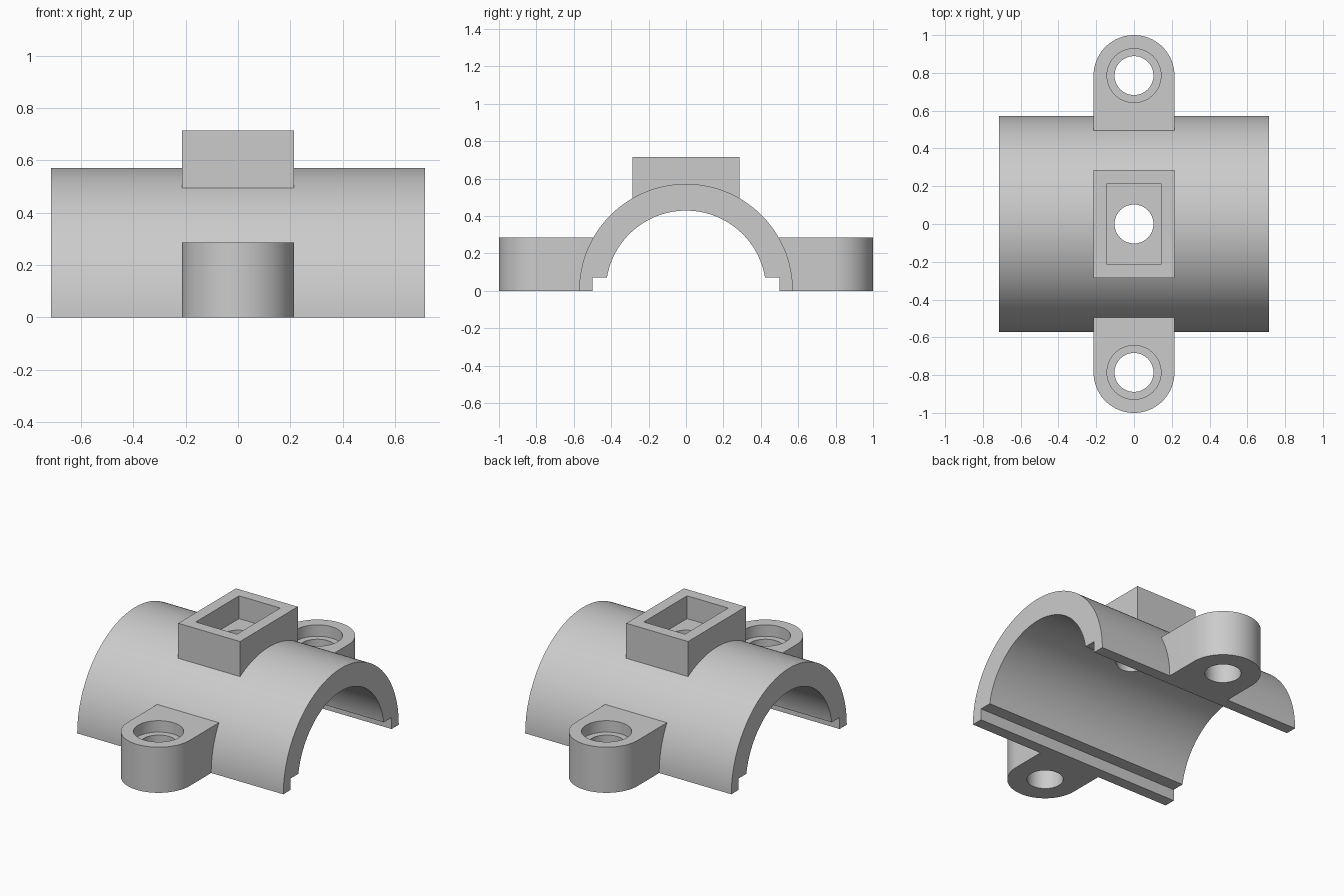
import bpy, bmesh, math

if "Cube" in bpy.data.objects:
    bpy.data.objects.remove(bpy.data.objects["Cube"])

U = 1 / 14  # design module: every size is a multiple of this

grey = bpy.data.materials.new("light grey")
grey.diffuse_color = (0.6, 0.6, 0.6, 1)
grey.use_nodes = True
grey.node_tree.nodes["Principled BSDF"].inputs["Base Color"].default_value = grey.diffuse_color


def arc(cx, cy, r, a0, a1, n):
    return [(cx + r * math.cos(math.radians(a0 + (a1 - a0) * i / n)),
             cy + r * math.sin(math.radians(a0 + (a1 - a0) * i / n))) for i in range(n + 1)]


def prism(name, outline, lo, hi, axis="z"):
    """Extrude a closed 2D outline from lo to hi along z (xy outline) or x (yz outline)."""
    bm = bmesh.new()
    place = (lambda p, h: (p[0], p[1], h)) if axis == "z" else (lambda p, h: (h, p[0], p[1]))
    face = bm.faces.new([bm.verts.new(place(p, lo)) for p in outline])
    new = bmesh.ops.extrude_face_region(bm, geom=[face])["geom"]
    step = (0, 0, hi - lo) if axis == "z" else (hi - lo, 0, 0)
    bmesh.ops.translate(bm, vec=step, verts=[v for v in new if isinstance(v, bmesh.types.BMVert)])
    bmesh.ops.recalc_face_normals(bm, faces=bm.faces[:])
    mesh = bpy.data.meshes.new(name)
    bm.to_mesh(mesh)
    bm.free()
    mesh.materials.append(grey)
    obj = bpy.data.objects.new(name, mesh)
    bpy.context.collection.objects.link(obj)
    return obj


def rect(w, d):
    return [(-w, -d), (w, -d), (w, d), (-w, d)]


def circle(cy, r, n=48):
    return arc(0, cy, r, 0, 360, n)[:-1]


# Half-round shell, solid at first
clamp = prism("pipe_clamp", arc(0, 0, 8 * U, 0, 180, 80), -10 * U, 10 * U, "x")

# Raised socket block on the crown and the two rounded screw lugs
solids = [prism("socket_block", rect(3 * U, 4 * U), 6.5 * U, 10 * U)]
for s in (-1, 1):
    outline = [(x, s * y) for x, y in
               [(-3 * U, 6.5 * U), (3 * U, 6.5 * U)] + arc(0, 11 * U, 3 * U, 0, 180, 40)]
    solids.append(prism("screw_lug", outline, 0, 4 * U))

# Bore, seam step, socket pocket, centre hole, counterbored screw holes
HOLE = 0.103
cutters = [
    prism("bore", circle(0, 6 * U, 160), -1, 1, "x"),
    prism("seam_step", [(-7 * U, -0.2), (7 * U, -0.2), (7 * U, U), (-7 * U, U)], -1, 1, "x"),
    prism("socket_pocket", rect(2 * U, 3 * U), 8 * U, 1),
    prism("centre_hole", circle(0, HOLE), 0.2, 0.9),
]
for s in (-1, 1):
    cutters.append(prism("screw_hole", circle(s * 11 * U, HOLE), -0.2, 0.5))
    cutters.append(prism("counterbore", circle(s * 11 * U, 2 * U), 3 * U, 0.5))

# Join the solids, cut the openings, then drop the helpers
for tools, op in ((solids, "UNION"), (cutters, "DIFFERENCE")):
    for tool in tools:
        tool.hide_render = True
        mod = clamp.modifiers.new(tool.name, "BOOLEAN")
        mod.operation, mod.solver, mod.object = op, "EXACT", tool

bpy.context.view_layer.objects.active = clamp
clamp.select_set(True)
for mod in list(clamp.modifiers):
    bpy.ops.object.modifier_apply(modifier=mod.name)
for tool in solids + cutters:
    bpy.data.objects.remove(tool)

bpy.ops.object.select_all(action="DESELECT")
clamp.select_set(True)
bpy.ops.object.shade_smooth_by_angle(angle=math.radians(25))
